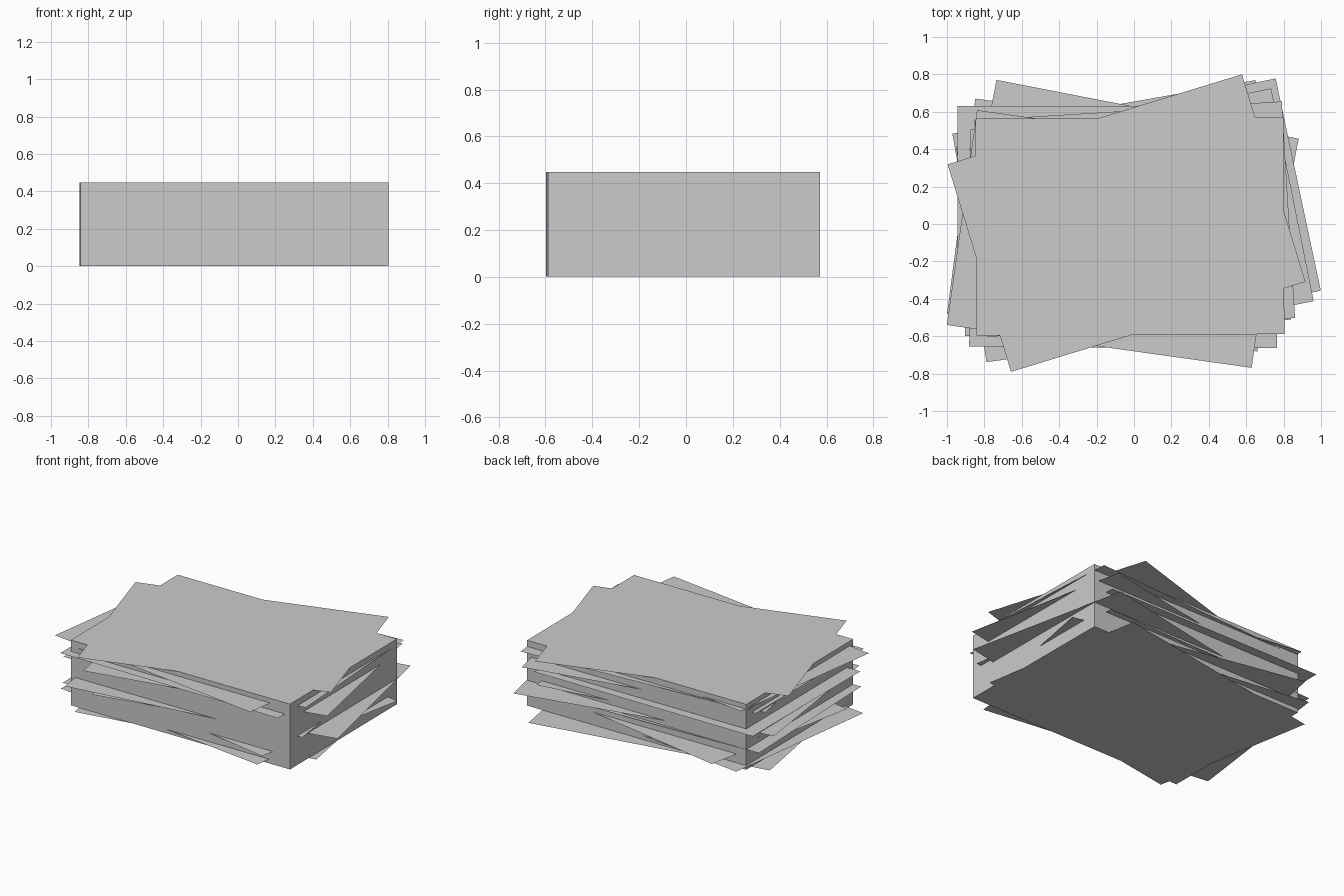
import bpy, math

if "Cube" in bpy.data.objects:
    bpy.data.objects.remove(bpy.data.objects["Cube"])

paper = bpy.data.materials.new("pale_grey_paper")
paper.diffuse_color = (0.6, 0.6, 0.6, 1)
paper.use_nodes = True
paper.node_tree.nodes["Principled BSDF"].inputs["Base Color"].default_value = paper.diffuse_color

W, D = 1.646, 1.16   # sheet size


def finish(name, verts, faces, x, y, z, deg):
    mesh = bpy.data.meshes.new(name)
    mesh.from_pydata(verts, [], faces)
    mesh.materials.append(paper)
    ob = bpy.data.objects.new(name, mesh)
    ob.location = (x, y, z)
    ob.rotation_euler.z = math.radians(deg)
    bpy.context.collection.objects.link(ob)


def rectangle(z):
    return [(sx * W / 2, sy * D / 2, z) for sx, sy in ((-1, -1), (1, -1), (1, 1), (-1, 1))]


# Neat block of stacked paper
sides = [(i, (i + 1) % 4, (i + 1) % 4 + 4, i + 4) for i in range(4)]
finish("paper_block", rectangle(0.002) + rectangle(0.447),
       sides + [(3, 2, 1, 0), (4, 5, 6, 7)], -0.022, -0.013, 0, 0.3)

# Loose sheets sticking out of the block: x, y, height, turn in degrees
loose = [
    (-0.06, 0.055, 0.0, 10),
    (-0.108, -0.012, 0.03, -7.5),
    (-0.038, 0.044, 0.09, -11),
    (-0.10, 0.01, 0.14, 2),
    (0.073, 0.04, 0.175, 12),
    (-0.055, -0.05, 0.20, 8),
    (-0.12, 0.05, 0.28, 0),
    (0.04, -0.005, 0.34, 11.3),
    (-0.055, -0.08, 0.37, -0.3),
    (0.004, 0.026, 0.405, 3.5),
    (-0.105, -0.08, 0.415, -8),
    (-0.04, 0.005, 0.45, 17),
]
for i, (x, y, z, deg) in enumerate(loose):
    finish(f"loose_sheet_{i + 1}", rectangle(0), [(0, 1, 2, 3)], x, y, z, deg)
